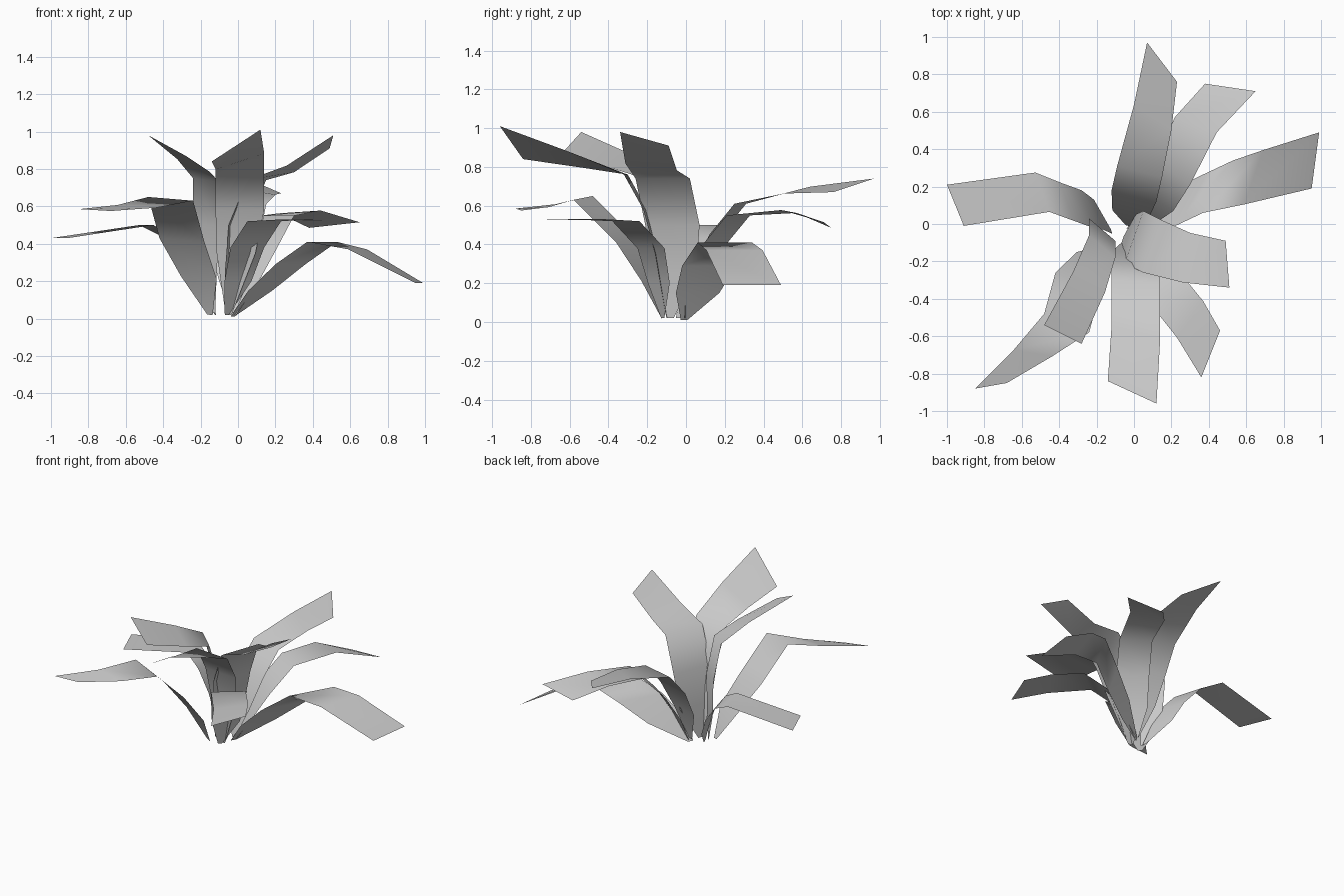
import bpy
import bmesh
from mathutils import Vector

cube = bpy.data.objects.get("Cube")
if cube:
    bpy.data.objects.remove(cube, do_unlink=True)

GREY = (0.588, 0.588, 0.588, 1.0)
leaf_material = bpy.data.materials.new("leaf_grey")
leaf_material.use_nodes = True
leaf_material.diffuse_color = GREY
shader = leaf_material.node_tree.nodes["Principled BSDF"]
shader.inputs["Base Color"].default_value = GREY
shader.inputs["Roughness"].default_value = 0.8

# Share of the full half width at each spine point, from root to tip
TAPER = (0.12, 0.8, 1.0, 1.0, 1.0, 1.0)


def make_leaf(name, spine, middle_side, tip_side):
    """Thin blade along a spine; the side vectors are half its width."""
    middle_side, tip_side = Vector(middle_side), Vector(tip_side)
    bm = bmesh.new()
    previous = None
    for row, (point, share) in enumerate(zip(spine, TAPER)):
        # The blade only twists towards its tip side in the outer part
        blend = max(0.0, (row - 3) / 2)
        side = middle_side.lerp(tip_side, blend) * share
        centre = Vector(point)
        edge = [bm.verts.new(centre - side), bm.verts.new(centre + side)]
        if previous:
            bm.faces.new((previous[0], previous[1], edge[1], edge[0]))
        previous = edge
    for face in bm.faces:
        face.smooth = True
    # Turn the upper surface of the blade outwards
    bm.normal_update()
    if sum(face.normal.z * face.calc_area() for face in bm.faces) < 0:
        bmesh.ops.reverse_faces(bm, faces=bm.faces[:])
    mesh = bpy.data.meshes.new(name)
    bm.to_mesh(mesh)
    bm.free()
    mesh.materials.append(leaf_material)
    leaf = bpy.data.objects.new(name, mesh)
    bpy.context.collection.objects.link(leaf)
    return leaf


# Back leaves
make_leaf(
    "back_leaf",
    [(-.03, -.01, .03), (-.02, .05, .25), (0, .15, .45),
     (.03, .28, .61), (.1, .57, .68), (.15, .865, .705)],
    middle_side=(.12, -.03, 0), tip_side=(.08, -.105, -.035))
make_leaf(
    "back_left_leaf",
    [(-.02, 0, .02), (.04, .05, .2), (.12, .13, .38),
     (.21, .27, .55), (.33, .53, .57), (.515, .73, .5)],
    middle_side=(.09, -.06, 0), tip_side=(.135, -.02, .015))

# Left leaves
make_leaf(
    "drooping_left_leaf",
    [(-.03, -.01, .01), (.12, .06, .15), (.28, .12, .29),
     (.45, .2, .41), (.64, .25, .37), (.97, .34, .19)],
    middle_side=(.08, .14, 0), tip_side=(.02, .15, 0))
make_leaf(
    "raised_left_leaf",
    [(-.06, -.08, .02), (-.03, -.06, .25), (0, -.07, .5),
     (.1, -.12, .74), (.28, -.18, .8), (.5, -.215, .945)],
    middle_side=(.05, .14, 0), tip_side=(-.01, .125, -.035))

# Front leaves
make_leaf(
    "front_left_leaf",
    [(-.06, -.12, .02), (0, -.14, .2), (.05, -.18, .38),
     (.14, -.31, .52), (.3, -.51, .53), (.41, -.695, .525)],
    middle_side=(.09, .07, 0), tip_side=(.05, .125, 0))
make_leaf(
    "front_leaf",
    [(-.05, -.1, .02), (-.01, -.15, .35), (.01, -.21, .58),
     (.01, -.31, .76), (.01, -.58, .84), (-.01, -.9, .925)],
    middle_side=(.13, -.01, 0), tip_side=(.13, -.06, .085))
make_leaf(
    "raised_front_right_leaf",
    [(-.13, -.07, .03), (-.17, -.03, .25), (-.17, -.03, .5),
     (-.17, -.12, .74), (-.24, -.31, .82), (-.38, -.59, .925)],
    middle_side=(-.07, .06, .01), tip_side=(-.1, .05, .055))
make_leaf(
    "long_front_right_leaf",
    [(-.15, -.12, .02), (-.21, -.19, .22), (-.3, -.31, .42),
     (-.36, -.53, .64), (-.54, -.69, .6), (-.765, -.865, .58)],
    middle_side=(-.12, .05, .01), tip_side=(-.085, -.015, .005))

# Right leaf
make_leaf(
    "right_leaf",
    [(-.12, -.04, .02), (-.19, .05, .16), (-.25, .08, .3),
     (-.36, .12, .43), (-.49, .17, .5), (-.955, .1, .43)],
    middle_side=(-.03, .1, 0), tip_side=(-.045, .11, 0))
